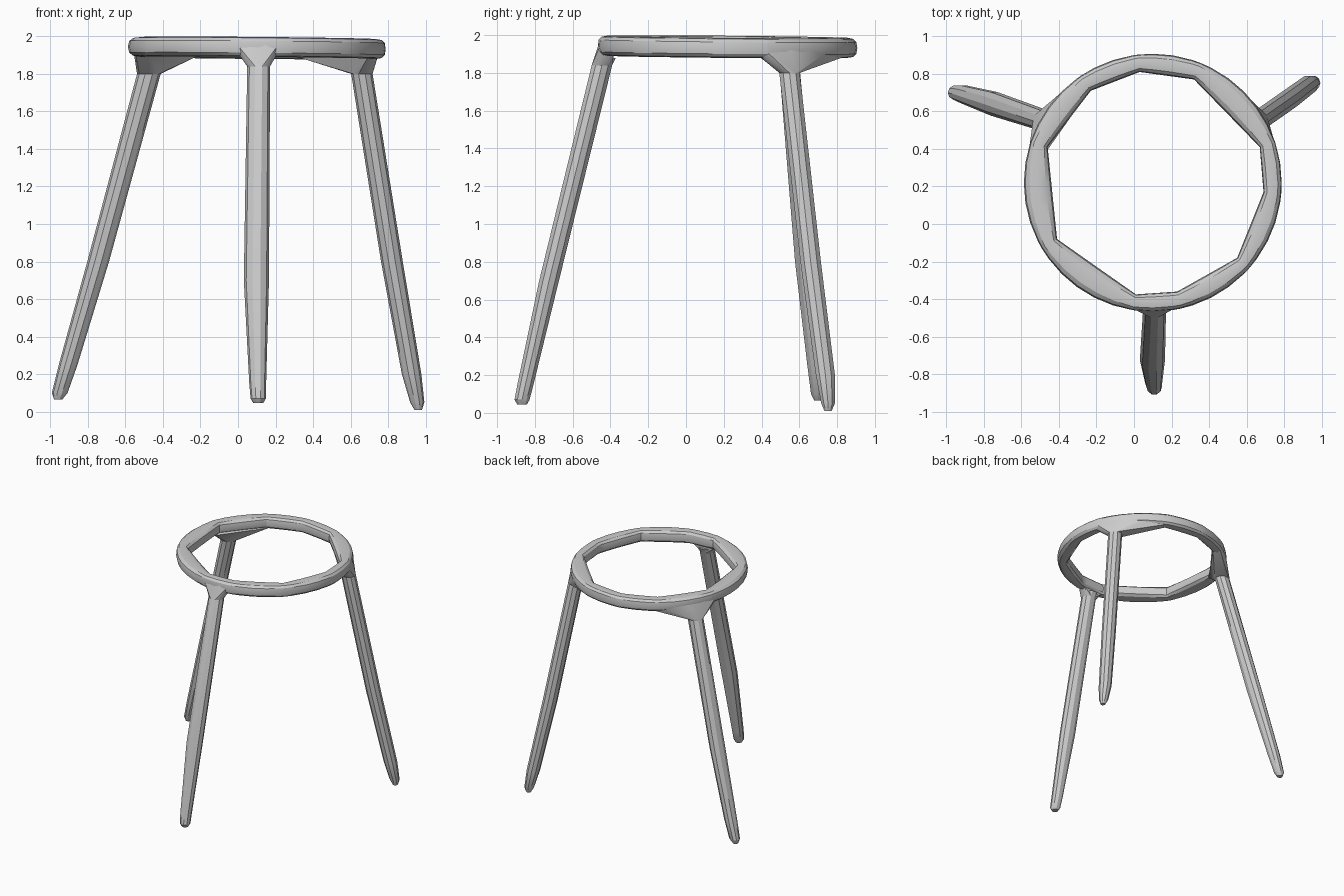
import bpy, bmesh
from math import sin, cos, atan2, pi, tau, copysign
from mathutils import Vector

if "Cube" in bpy.data.objects:
    bpy.data.objects.remove(bpy.data.objects["Cube"])

CX, CY, R = 0.10, 0.22, 0.687
INNER = [(0.69, 0.17), (0.67, 0.41), (0.32, 0.77), (0.03, 0.81), (-0.23, 0.71),
         (-0.46, 0.41), (-0.41, -0.08), (0.01, -0.375), (0.23, -0.36), (0.55, -0.18)]


def finish(name, bm):
    bmesh.ops.recalc_face_normals(bm, faces=bm.faces)
    me = bpy.data.meshes.new(name)
    bm.to_mesh(me)
    bm.free()
    ob = bpy.data.objects.new(name, me)
    bpy.context.collection.objects.link(ob)
    bpy.ops.object.select_all(action='DESELECT')
    ob.select_set(True)
    bpy.context.view_layer.objects.active = ob
    bpy.ops.object.shade_smooth_by_angle(angle=0.5)
    return ob


def skin(bm, rows, closed):
    n = len(rows[0])
    for i in range(len(rows) if closed else len(rows) - 1):
        a, b = rows[i], rows[(i + 1) % len(rows)]
        for j in range(n):
            k = (j + 1) % n
            bm.faces.new((a[j], a[k], b[k], b[j]))


def inner_radius(ang):
    # distance from ring centre to the inner polygon along an angle
    d = Vector((cos(ang), sin(ang)))
    pts = [Vector((x - CX, y - CY)) for x, y in INNER]
    best = 10
    for p, q in zip(pts, pts[1:] + pts[:1]):
        e = q - p
        den = d.cross(e)
        if abs(den) > 1e-9:
            t, s = p.cross(e) / den, p.cross(d) / den
            if t > 0 and -1e-4 <= s <= 1.0001:
                best = min(best, t)
    return best


def ring_z(x, y):
    # centre height of the slightly tilted ring
    return 1.938 - 0.009 * (x - CX) - 0.009 * (y - CY)


# Top ring: round outside, faceted inside
angles = sorted([i * tau / 40 for i in range(40)] +
                [atan2(y - CY, x - CX) % tau for x, y in INNER])
bm = bmesh.new()
rows = []
for a in angles:
    ri = inner_radius(a)
    mid, half = (R + ri) / 2, (R - ri) / 2
    row = []
    for j in range(12):
        t = j * tau / 12
        u = copysign(abs(cos(t)) ** 0.75, cos(t))
        v = copysign(abs(sin(t)) ** 0.75, sin(t))
        r = mid + half * u
        x, y = CX + r * cos(a), CY + r * sin(a)
        row.append(bm.verts.new((x, y, ring_z(x, y) + 0.053 * v)))
    rows.append(row)
skin(bm, rows, True)
finish("top_ring", bm)

# Legs: path of (x, y, z, x radius, y radius)
LEGS = {
    "front_leg": [(0.11, -0.425, 1.88, .061, .057), (0.11, -0.445, 1.84, .061, .057),
                  (0.098, -0.725, 0.70, .067, .055), (0.105, -0.85, 0.15, .045, .045),
                  (0.108, -0.868, 0.07, .041, .042), (0.108, -0.868, 0.045, .026, .027)],
    "left_leg": [(-0.45, 0.54, 1.88, .06, .057), (-0.475, 0.55, 1.80, .063, .057),
                 (-0.745, 0.64, 0.80, .058, .066), (-0.905, 0.69, 0.25, .05, .05),
                 (-0.95, 0.70, 0.10, .042, .04), (-0.958, 0.70, 0.065, .022, .022)],
    "right_leg": [(0.645, 0.535, 1.88, .056, .057), (0.66, 0.548, 1.80, .057, .057),
                  (0.82, 0.66, 0.80, .058, .057), (0.925, 0.738, 0.20, .052, .053),
                  (0.955, 0.752, 0.05, .038, .038), (0.96, 0.752, 0.01, .02, .02)],
}
# Bracket spread on the ring in degrees
SPREAD = {"front_leg": (-98, -81), "left_leg": (122, 165), "right_leg": (16, 68)}

for name, path in LEGS.items():
    side = atan2(path[1][1] - CY, path[1][0] - CX)
    bm = bmesh.new()
    rows = [[bm.verts.new((x + rx * cos(tau * j / 10), y + ry * sin(tau * j / 10), z))
             for j in range(10)] for x, y, z, rx, ry in path]
    skin(bm, rows, False)
    bm.faces.new(rows[0])
    bm.faces.new(rows[-1])
    finish(name, bm)

    # Bracket: hull from leg top to the ring arc above it
    bm = bmesh.new()
    x, y, z, rx, ry = path[1]
    for j in range(10):
        bm.verts.new((x + rx * cos(tau * j / 10), y + ry * sin(tau * j / 10), z))
    lo, hi = (d * pi / 180 for d in SPREAD[name])
    for i in range(5):
        a = lo + (hi - lo) * i / 4
        ri = inner_radius(a)
        for r, dz in ((ri + 0.02, -0.045), (R - 0.02, -0.045), (R - 0.004, 0.0)):
            px, py = CX + r * cos(a), CY + r * sin(a)
            bm.verts.new((px, py, ring_z(px, py) + dz))
    if name == "front_leg":
        for dx in (-0.04, 0.04):
            bm.verts.new((x + dx, -0.455, 1.975))
    res = bmesh.ops.convex_hull(bm, input=bm.verts)
    bmesh.ops.delete(bm, geom=list({v for v in res["geom_interior"] + res["geom_unused"]
                                    if isinstance(v, bmesh.types.BMVert)}), context='VERTS')
    finish(name.replace("leg", "bracket"), bm)
